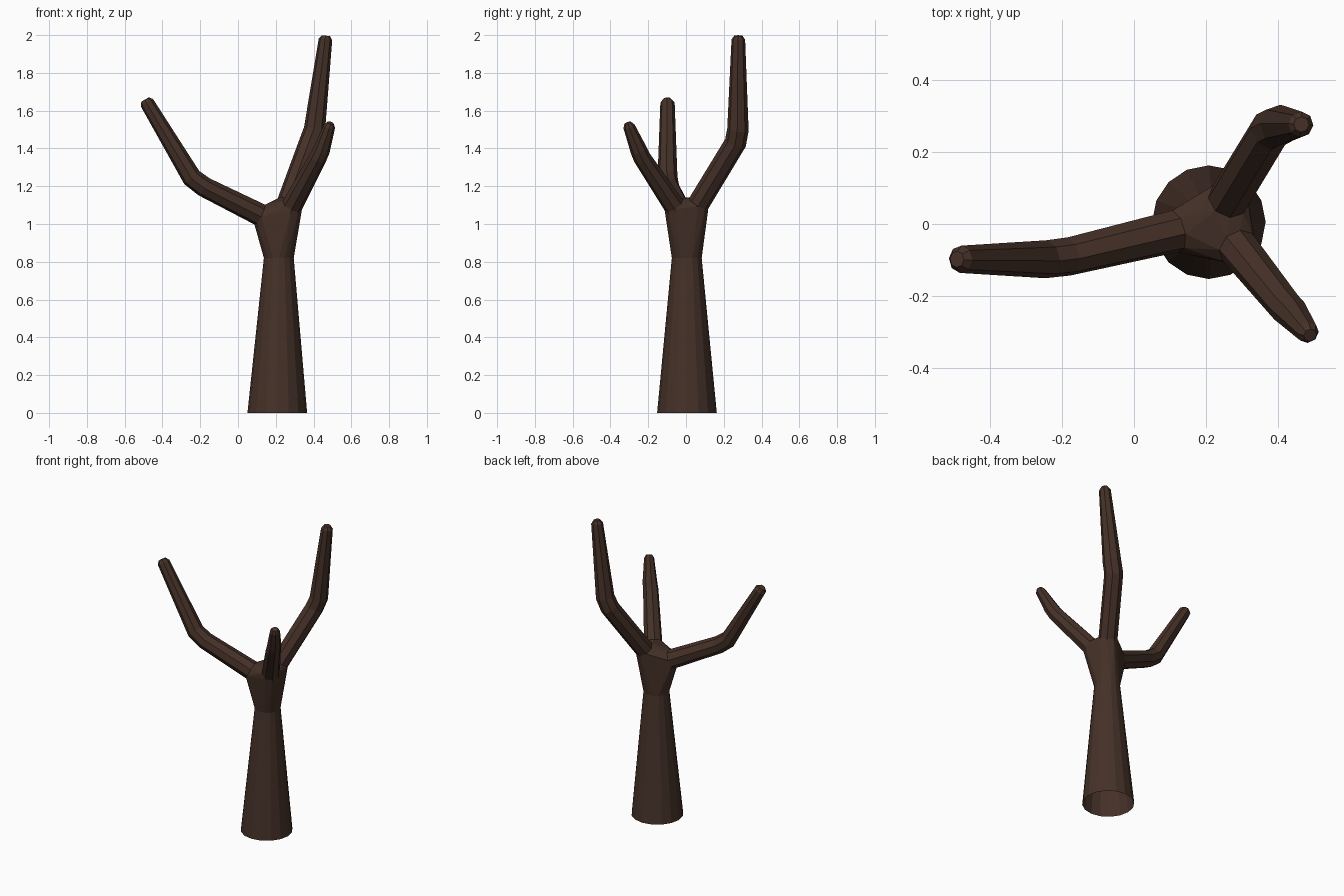
import bpy, bmesh, math
from mathutils import Vector

if "Cube" in bpy.data.objects:
    bpy.data.objects.remove(bpy.data.objects["Cube"])

bark = bpy.data.materials.new("dark brown bark")
bark.diffuse_color = (0.06, 0.031, 0.021, 1)
bark.use_nodes = True
bark.node_tree.nodes["Principled BSDF"].inputs["Base Color"].default_value = bark.diffuse_color

bm = bmesh.new()


def ring(center, rot, radius, sides):
    pts = [Vector((math.cos(a), math.sin(a), 0)) * radius
           for a in (2 * math.pi * i / sides for i in range(sides))]
    return [bm.verts.new(Vector(center) + (rot @ p if rot else p)) for p in pts]


def skin(a, b):
    n = len(a)
    for i in range(n):
        bm.faces.new((a[i], a[(i + 1) % n], b[(i + 1) % n], b[i]))


def branch(points, radii, sides=8):
    """Bent tapering tube with a chamfered tip; returns its list of rings."""
    pts = [Vector(p) for p in points]
    end = (pts[-1] - pts[-2]).normalized()
    pts.append(pts[-1] + end * 0.02)
    radii = radii + [radii[-1] * 0.6]
    rings, rot, prev = [], None, Vector((0, 0, 1))
    for i, p in enumerate(pts):
        t = Vector()
        if i > 0:
            t += (p - pts[i - 1]).normalized()
        if i < len(pts) - 1:
            t += (pts[i + 1] - p).normalized()
        t.normalize()
        turn = prev.rotation_difference(t)
        rot = turn @ rot if rot else turn
        prev = t
        rings.append(ring(p, rot, radii[i], sides))
    return rings


# trunk, open at the bottom
low = ring((0.208, 0.005, 0), None, 0.158, 16)
high = ring((0.216, 0.004, 0.82), None, 0.079, 16)

# three branches: left, back right, front right
branches = [
    branch([(0.115, -0.02, 1.05), (-0.18, -0.09, 1.197), (-0.245, -0.098, 1.246),
            (-0.482, -0.098, 1.642)], [0.06, 0.054, 0.053, 0.038]),
    branch([(0.262, 0.068, 1.11), (0.38, 0.262, 1.43), (0.405, 0.275, 1.5),
            (0.463, 0.277, 1.977)], [0.058, 0.058, 0.057, 0.036]),
    branch([(0.288, -0.065, 1.1), (0.423, -0.232, 1.35), (0.442, -0.25, 1.39),
            (0.484, -0.302, 1.517)], [0.056, 0.047, 0.045, 0.031]),
]

# fork: hull between trunk top and branch bases, with the hidden caps removed
bases = [high] + [b[0] for b in branches]
bmesh.ops.convex_hull(bm, input=[v for r in bases for v in r])
caps = [f for f in bm.faces if any(all(v in r for v in f.verts) for r in bases)]
bmesh.ops.delete(bm, geom=caps, context='FACES_ONLY')

# bark surfaces of trunk and branches
skin(low, high)
for rings in branches:
    for a, b in zip(rings, rings[1:]):
        skin(a, b)
    bm.faces.new(rings[-1])

bmesh.ops.recalc_face_normals(bm, faces=bm.faces[:])
mesh = bpy.data.meshes.new("bare_tree")
bm.to_mesh(mesh)
bm.free()
mesh.materials.append(bark)
tree = bpy.data.objects.new("bare_tree", mesh)
bpy.context.collection.objects.link(tree)
